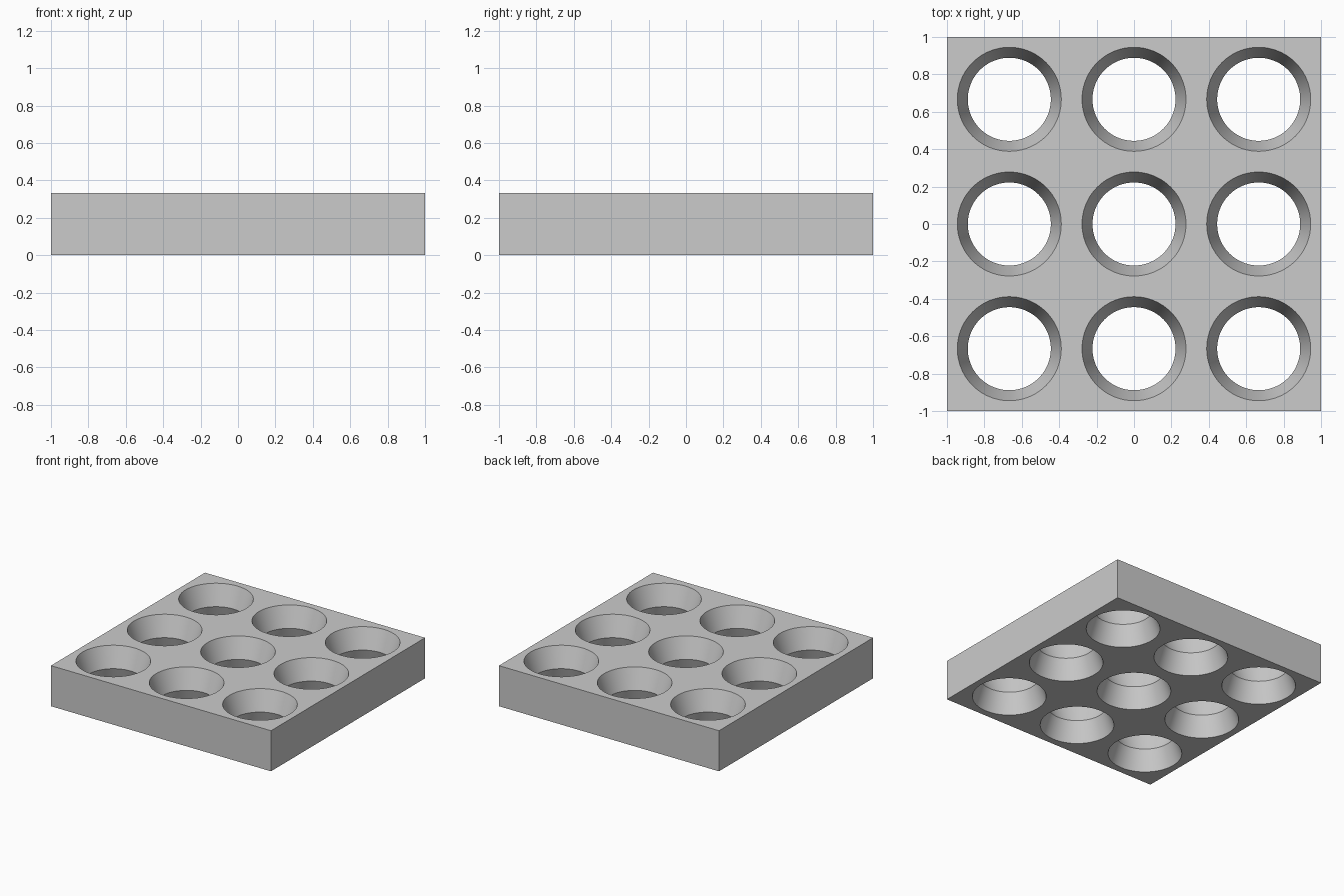
import bpy
import bmesh
from mathutils import Matrix

if "Cube" in bpy.data.objects:
    bpy.data.objects.remove(bpy.data.objects["Cube"], do_unlink=True)

THICK = 1 / 3
PITCH = 2 / 3
RIM, WAIST = 0.278, 0.222
SIDES = 96

grey = bpy.data.materials.new("plain grey")
grey.use_nodes = True
colour = (0.6, 0.6, 0.6, 1)
grey.diffuse_color = colour
grey.node_tree.nodes["Principled BSDF"].inputs["Base Color"].default_value = colour


def add_object(name, bm):
    mesh = bpy.data.meshes.new(name)
    bm.to_mesh(mesh)
    bm.free()
    mesh.materials.append(grey)
    obj = bpy.data.objects.new(name, mesh)
    bpy.context.collection.objects.link(obj)
    return obj


# Square slab
bm = bmesh.new()
bmesh.ops.create_cube(bm, size=1, matrix=Matrix.Translation((0, 0, THICK / 2))
                      @ Matrix.Diagonal((2, 2, THICK, 1)))
plate = add_object("perforated_plate", bm)

# Hourglass cutters, overshooting the slab along the same slope
half = THICK / 2
over = 0.05
wide = RIM + (RIM - WAIST) * over / half
rings = [(wide, -over), (WAIST, half), (wide, THICK + over)]
bm = bmesh.new()
for i in (-1, 0, 1):
    for j in (-1, 0, 1):
        loops = []
        for radius, z in rings:
            place = Matrix.Translation((i * PITCH, j * PITCH, z))
            loops.append(bmesh.ops.create_circle(
                bm, segments=SIDES, radius=radius, matrix=place)["verts"])
        for low, high in zip(loops, loops[1:]):
            for k in range(SIDES):
                n = (k + 1) % SIDES
                bm.faces.new((low[k], low[n], high[n], high[k]))
        bm.faces.new(loops[0])
        bm.faces.new(loops[-1])
bmesh.ops.recalc_face_normals(bm, faces=bm.faces)
cutter = add_object("hole_cutter", bm)
cutter.hide_render = True

# Cut the nine holes
cut = plate.modifiers.new("holes", "BOOLEAN")
cut.operation = "DIFFERENCE"
cut.solver = "EXACT"
cut.object = cutter
bpy.ops.object.select_all(action="DESELECT")
plate.select_set(True)
bpy.context.view_layer.objects.active = plate
bpy.ops.object.modifier_apply(modifier=cut.name)
bpy.data.objects.remove(cutter, do_unlink=True)

# Round the hole walls, keeping rims and waists crisp
bpy.ops.object.shade_smooth_by_angle(angle=0.4)
